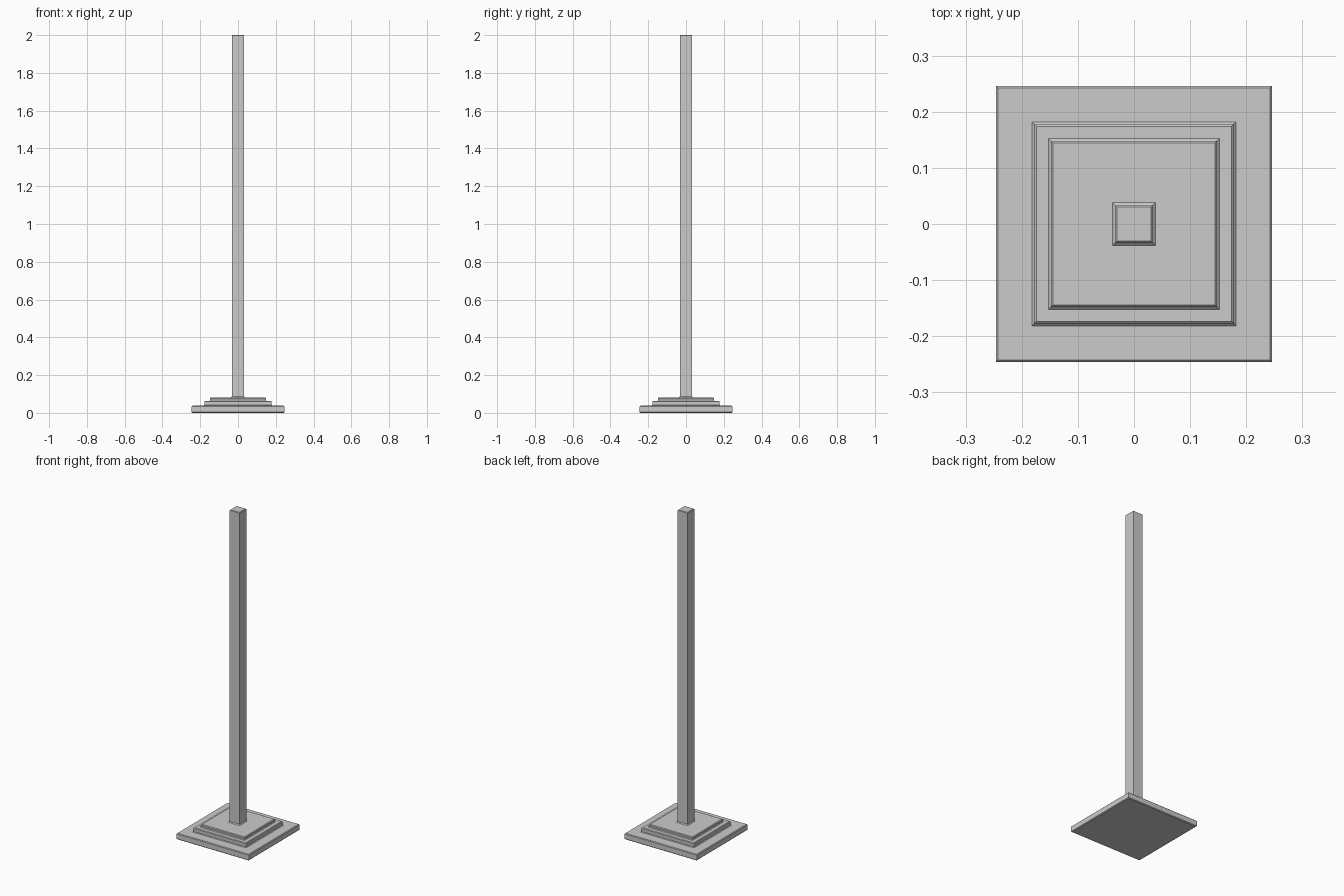
import bpy, bmesh

if "Cube" in bpy.data.objects:
    bpy.data.objects.remove(bpy.data.objects["Cube"])


def square_stack(name, profile):
    """Closed solid of square rings; profile = (half width, z) from bottom to top."""
    bm = bmesh.new()
    rings = [[bm.verts.new((sx * r, sy * r, z))
              for sx, sy in ((-1, -1), (1, -1), (1, 1), (-1, 1))]
             for r, z in profile]
    for a, b in zip(rings, rings[1:]):
        for i in range(4):
            j = (i + 1) % 4
            bm.faces.new((a[i], a[j], b[j], b[i]))
    bm.faces.new(rings[0][::-1])
    bm.faces.new(rings[-1])
    mesh = bpy.data.meshes.new(name)
    bm.to_mesh(mesh)
    bm.free()
    obj = bpy.data.objects.new(name, mesh)
    bpy.context.collection.objects.link(obj)
    return obj


# stepped foot and post as one continuous solid
square_stack("stepped_base_post", [
    # bottom plate with chamfered rims
    (0.242, 0.0), (0.246, 0.004), (0.246, 0.034), (0.242, 0.038),
    # middle step: flared foot, chamfered top
    (0.182, 0.038), (0.178, 0.042), (0.178, 0.060), (0.174, 0.064),
    # upper step
    (0.152, 0.064), (0.148, 0.068), (0.148, 0.077), (0.144, 0.081),
    # post with flared foot and chamfered top
    (0.038, 0.081), (0.033, 0.086), (0.033, 1.997), (0.030, 2.0),
])
